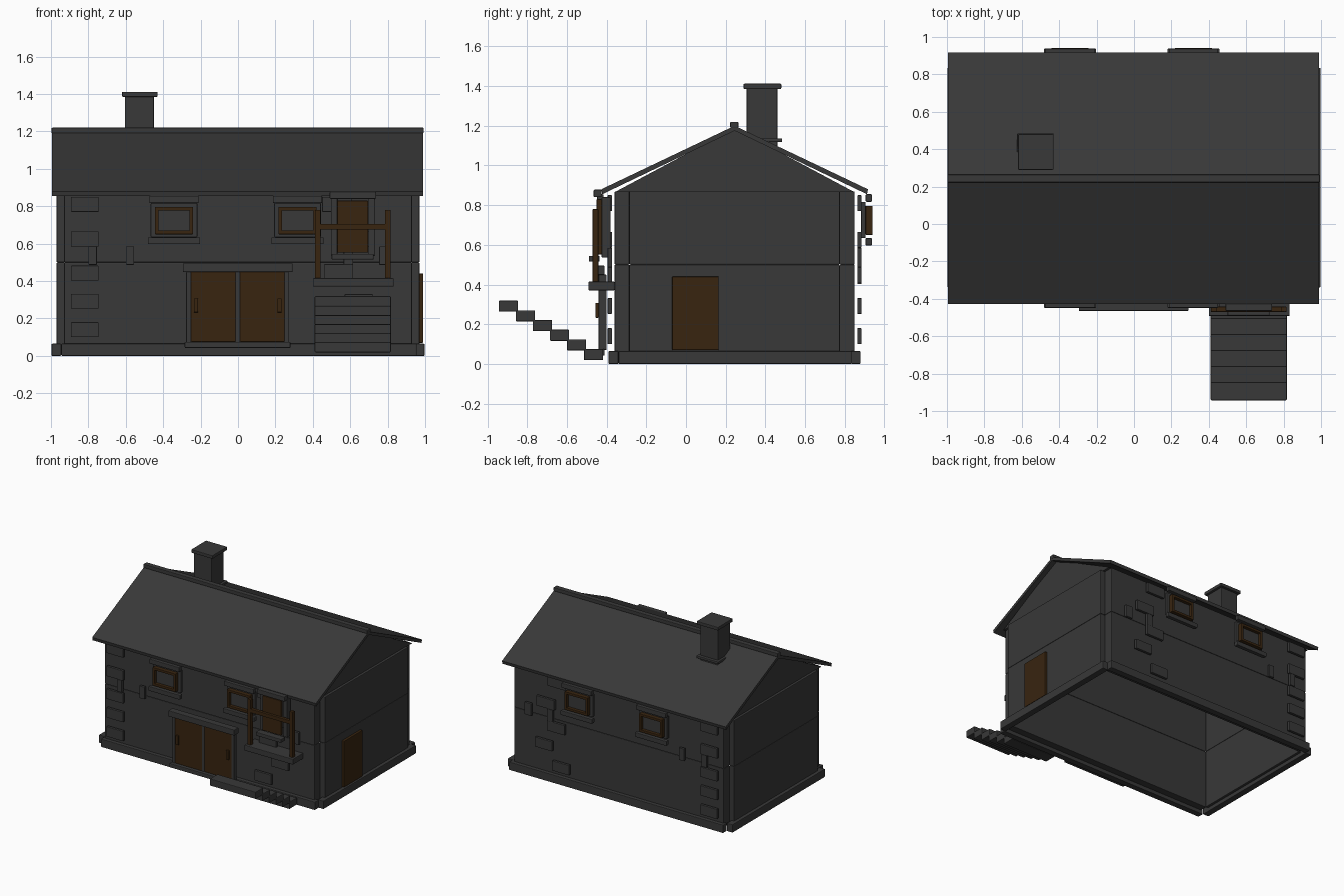
import bpy, bmesh, math

CY = 0.245  # depth centre of the building


def mat(name, col):
    m = bpy.data.materials.new(name)
    m.diffuse_color = (*col, 1)
    return m


STONE = mat("dark_stone", (0.04, 0.04, 0.04))
WOOD = mat("brown_wood", (0.04, 0.018, 0.005))


def finish(bm, name, m, bevel=0.0):
    bmesh.ops.recalc_face_normals(bm, faces=bm.faces)
    me = bpy.data.meshes.new(name)
    bm.to_mesh(me)
    bm.free()
    me.materials.append(m)
    ob = bpy.data.objects.new(name, me)
    bpy.context.collection.objects.link(ob)
    if bevel:
        b = ob.modifiers.new("bevel", 'BEVEL')
        b.width, b.segments = bevel, 2
    return ob


def box(name, x0, x1, y0, y1, z0, z1, m=STONE, bevel=0.005):
    bm = bmesh.new()
    bmesh.ops.create_cube(bm, size=1)
    for v in bm.verts:
        v.co = ((x0 + x1) / 2 + v.co.x * (x1 - x0), (y0 + y1) / 2 + v.co.y * (y1 - y0),
                (z0 + z1) / 2 + v.co.z * (z1 - z0))
    return finish(bm, name, m, bevel)


def both(name, x0, x1, y0, y1, z0, z1, m=STONE, bevel=0.005):
    """Box on the front and its mirror copy on the back."""
    box("front_" + name, x0, x1, y0, y1, z0, z1, m, bevel)
    box("back_" + name, x0, x1, 2 * CY - y1, 2 * CY - y0, z0, z1, m, bevel)


def prism(name, profile, x0, x1, m=STONE):
    """Extrude a (y, z) profile along x."""
    bm = bmesh.new()
    f = bm.faces.new([bm.verts.new((x0, y, z)) for y, z in profile])
    r = bmesh.ops.extrude_face_region(bm, geom=[f])
    for v in r["geom"]:
        if isinstance(v, bmesh.types.BMVert):
            v.co.x = x1
    return finish(bm, name, m)


# Plinth and two-storey walls, open underneath
both("plinth", -0.945, 0.955, -0.39, -0.34, 0, 0.065)
for level, z0, z1 in (("lower", 0.03, 0.5), ("upper", 0.5, 0.87)):
    both(level + "_wall", -0.93, 0.93, -0.36, -0.285, z0, z1)
for side, s in (("left", -1), ("right", 1)):
    box(side + "_plinth", *sorted((s * 0.945, s * 0.997)), -0.34, 0.835, 0, 0.065)
    for level, z0, z1 in (("lower", 0.03, 0.5), ("upper", 0.5, 0.87)):
        box(f"{side}_{level}_wall", *sorted((s * 0.925, s * 0.97)), -0.285, 0.775, z0, z1)
    prism(side + "_gable", [(-0.36, 0.865), (0.85, 0.865), (CY, 1.188)],
          s * 0.925, s * 0.95)

# Roof slopes and ridge
for side, s in (("front", -1), ("back", 1)):
    prism(side + "_roof", [(CY, 1.2), (CY + s * 0.672, 0.88), (CY + s * 0.667, 0.855),
                           (CY, 1.175)], -0.995, 0.99)
box("ridge_cap", -0.997, 0.992, 0.222, 0.264, 1.19, 1.22)

# Chimney
box("chimney_stack", -0.605, -0.45, 0.305, 0.46, 1.08, 1.39)
box("chimney_cap", -0.62, -0.43, 0.29, 0.48, 1.385, 1.412)
box("chimney_flashing", -0.625, -0.43, 0.29, 0.485, 1.117, 1.137)

# Proud stones, same layout front and back: (x0, x1, z0, z1)
stones = [(-0.893, -0.745, z, z + 0.08) for z in (0.77, 0.585, 0.402, 0.252, 0.1)]
stones += [(-0.80, -0.755, 0.487, 0.585), (-0.6, -0.555, 0.487, 0.585),
           (0.45, 0.61, 0.77, 0.85), (0.55, 0.71, 0.585, 0.665),
           (0.755, 0.815, 0.487, 0.585), (0.565, 0.615, 0.487, 0.585),
           (0.46, 0.615, 0.41, 0.49), (0.57, 0.72, 0.252, 0.33), (0.42, 0.57, 0.1, 0.18)]
for i, (x0, x1, z0, z1) in enumerate(stones):
    both(f"wall_stone_{i}", x0, x1, -0.395, -0.373, z0, z1, bevel=0.003)

# Small windows on both long sides
for name, cx in (("left", -0.342), ("right", 0.318)):
    w = name + "_window_"
    both(w + "lintel", cx - 0.132, cx + 0.132, -0.448, -0.415, 0.817, 0.855)
    both(w + "sill", cx - 0.14, cx + 0.14, -0.448, -0.415, 0.597, 0.634)
    both(w + "surround", cx - 0.125, cx + 0.125, -0.415, -0.392, 0.634, 0.817)
    both(w + "pane", cx - 0.085, cx + 0.085, -0.425, -0.417, 0.668, 0.778, bevel=0)
    for s in (-1, 1):
        c, z = cx + s * 0.092, 0.723 + s * 0.063
        both(f"{w}stile_{s}", c - 0.01, c + 0.01, -0.45, -0.415, 0.65, 0.796, WOOD, 0.003)
        both(f"{w}rail_{s}", cx - 0.1, cx + 0.1, -0.45, -0.415, z - 0.01, z + 0.01, WOOD, 0.003)

# Double door on the ground floor
box("double_door_lintel", -0.295, 0.292, -0.465, -0.41, 0.448, 0.495)
box("double_door_threshold", -0.285, 0.28, -0.465, -0.41, 0.042, 0.075)
for name, x in (("left", -0.264), ("middle", -0.002), ("right", 0.258)):
    box("double_door_post_" + name, x - 0.013, x + 0.013, -0.44, -0.4, 0.07, 0.45)
for name, x, h in (("left", -0.132, -0.225), ("right", 0.13, 0.222)):
    box("door_leaf_" + name, x - 0.119, x + 0.119, -0.44, -0.42, 0.075, 0.45, WOOD, 0.003)
    box("door_handle_" + name, h - 0.011, h + 0.011, -0.456, -0.44, 0.232, 0.308, WOOD, 0.004)

# Upper door with surround
box("upper_door", 0.53, 0.695, -0.45, -0.425, 0.552, 0.83, WOOD, 0.003)
box("upper_door_lintel", 0.49, 0.738, -0.465, -0.425, 0.84, 0.878)
box("upper_door_sill", 0.5, 0.725, -0.49, -0.435, 0.515, 0.545)
for name, x in (("left", 0.514), ("right", 0.715)):
    box("upper_door_jamb_" + name, x - 0.018, x + 0.018, -0.425, -0.38, 0.535, 0.84)

# Balcony slab with railing
box("balcony_slab", 0.4, 0.832, -0.492, -0.36, 0.37, 0.415)
for name, x in (("left", 0.427), ("right", 0.8)):
    box("railing_post_" + name, x - 0.015, x + 0.015, -0.47, -0.442, 0.41, 0.78, WOOD, 0.003)
box("railing_bar", 0.412, 0.815, -0.47, -0.442, 0.675, 0.705, WOOD, 0.003)

# Floating steps in front
for i in range(6):
    y, z = -0.943 + i * 0.0858, 0.263 - i * 0.0488
    box(f"step_{i}", 0.41, 0.817, y, y + 0.097, z, z + 0.056)

# Side door
box("side_door", 0.965, 0.99, -0.07, 0.165, 0.07, 0.44, WOOD, 0.004)
